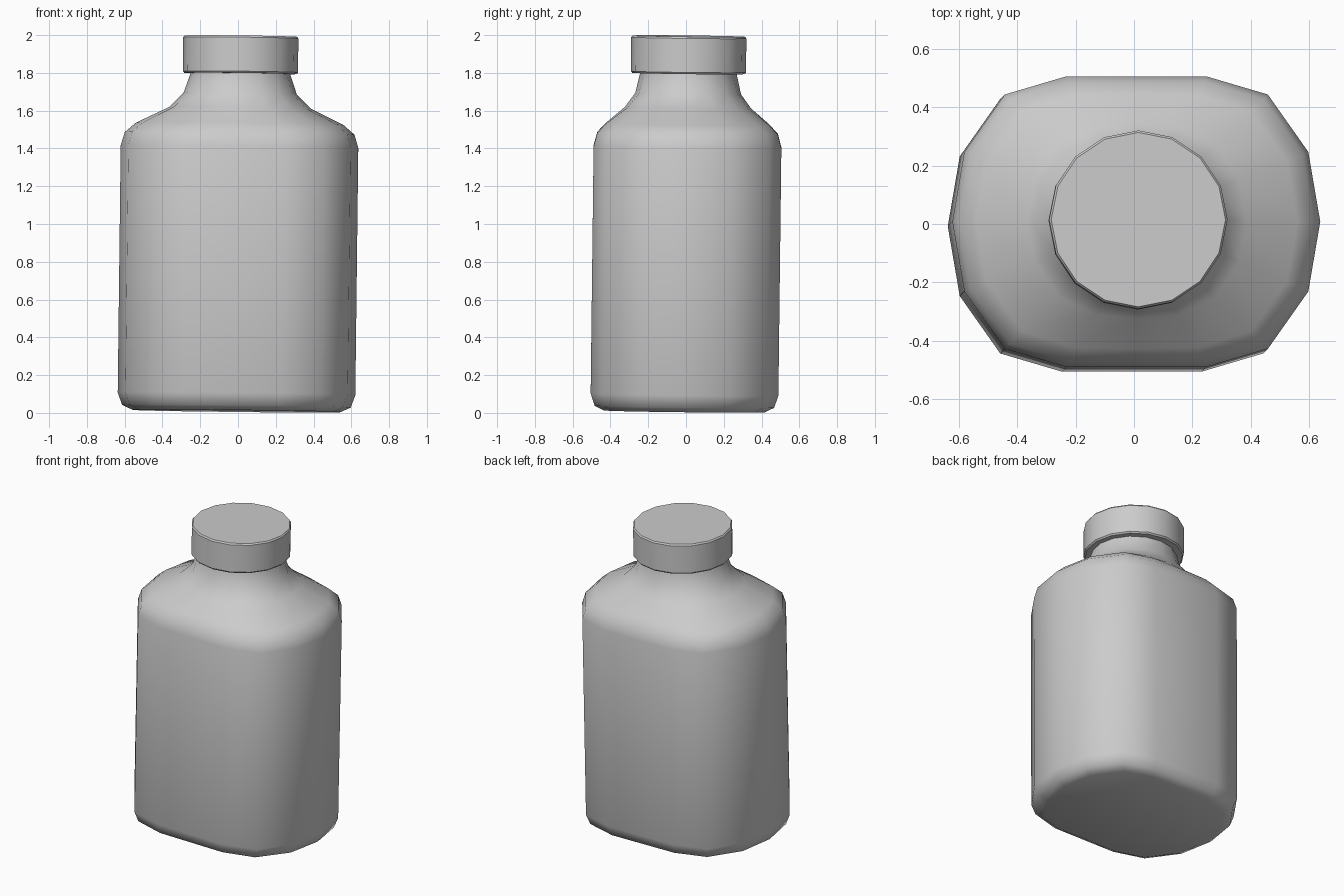
import bpy, bmesh, math

if "Cube" in bpy.data.objects:
    bpy.data.objects.remove(bpy.data.objects["Cube"])

N = 16
# Quarter of the body's rounded-rectangle section, in unit half-widths
QUARTER = [(1, 0), (0.935, 0.48), (0.715, 0.875), (0.38, 1), (0, 1)]


def section(i):
    k = i % N
    if k <= 4:
        return QUARTER[k]
    if k <= 8:
        x, y = QUARTER[8 - k]
        return -x, y
    x, y = section(k - 8)
    return -x, -y


def loft(name, rings, angle):
    # rings: (z, half width x, half depth y, roundness 0..1)
    bm = bmesh.new()
    loops = []
    for z, rx, ry, r in rings:
        loop = []
        for i in range(N):
            a = 2 * math.pi * i / N
            sx, sy = section(i)
            x = sx * (1 - r) + math.cos(a) * r
            y = sy * (1 - r) + math.sin(a) * r
            loop.append(bm.verts.new((x * rx, y * ry, z)))
        loops.append(loop)
    for a, b in zip(loops, loops[1:]):
        for i in range(N):
            j = (i + 1) % N
            bm.faces.new((a[i], a[j], b[j], b[i]))
    bm.faces.new(loops[0][::-1])
    bm.faces.new(loops[-1])
    bmesh.ops.recalc_face_normals(bm, faces=bm.faces)
    mesh = bpy.data.meshes.new(name)
    bm.to_mesh(mesh)
    bm.free()
    ob = bpy.data.objects.new(name, mesh)
    bpy.context.collection.objects.link(ob)
    # The whole bottle leans very slightly
    ob.rotation_euler = (-0.012, 0.012, 0)
    ob.location = (-0.009, -0.009, 0)
    bpy.ops.object.select_all(action='DESELECT')
    ob.select_set(True)
    bpy.context.view_layer.objects.active = ob
    bpy.ops.object.shade_smooth_by_angle(angle=math.radians(angle))
    return ob


# Body: rounded base, straight walls, shoulder and round neck
loft("bottle_body", [
    (0.010, 0.55, 0.425, 0),
    (0.035, 0.605, 0.475, 0),
    (0.10, 0.629, 0.497, 0),
    (1.41, 0.629, 0.497, 0),
    (1.48, 0.608, 0.478, 0),
    (1.53, 0.55, 0.435, 0.1),
    (1.615, 0.375, 0.335, 0.6),
    (1.69, 0.30, 0.28, 0.9),
    (1.80, 0.262, 0.255, 1),
    (1.85, 0.258, 0.252, 1),
], 60)

# Cap: short cylinder with fine chamfers
loft("bottle_cap", [
    (1.797, 0.297, 0.297, 1),
    (1.806, 0.305, 0.305, 1),
    (1.986, 0.305, 0.305, 1),
    (1.995, 0.298, 0.298, 1),
], 35)
